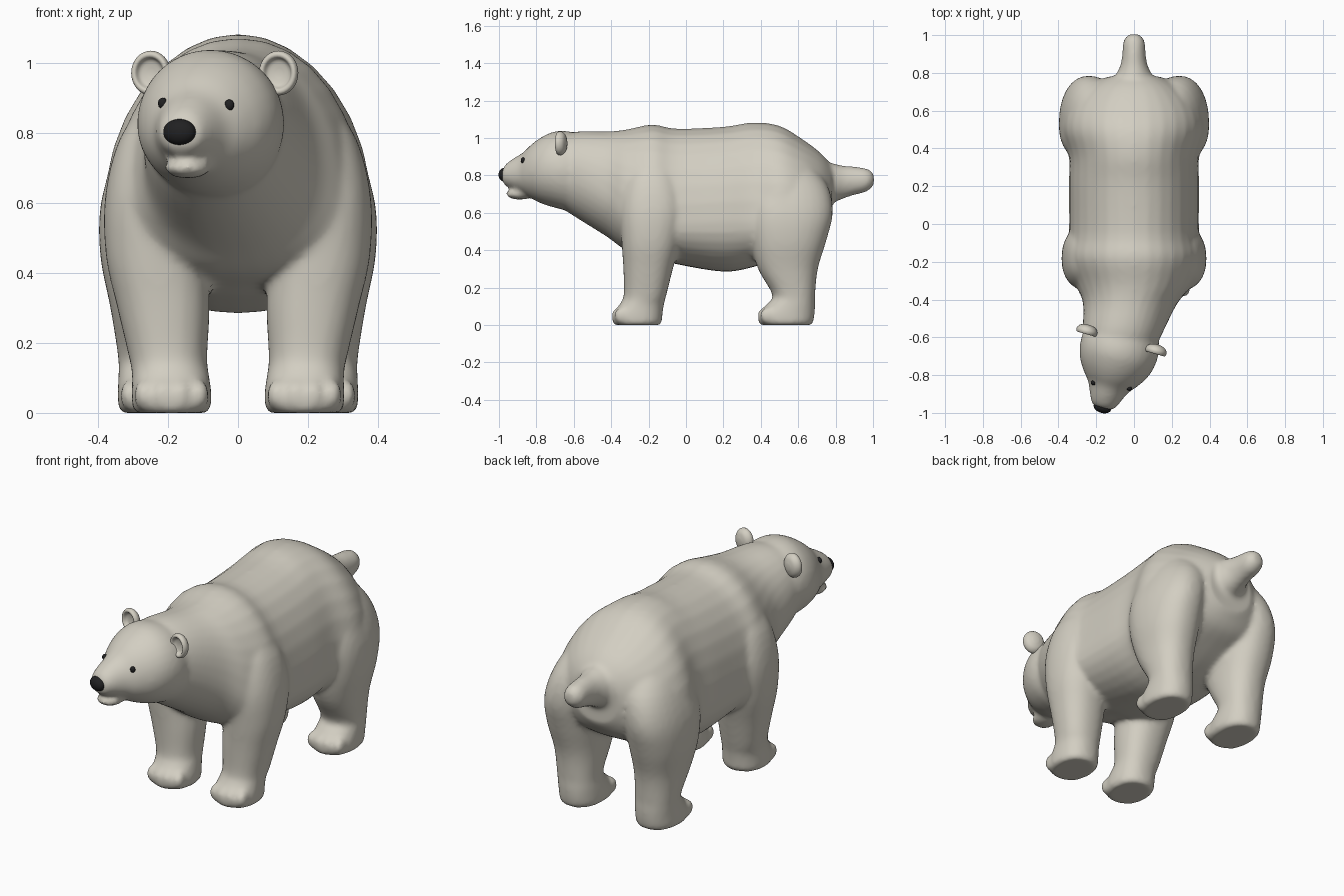
import bpy, bmesh, math
from mathutils import Vector, Matrix

if "Cube" in bpy.data.objects:
    bpy.data.objects.remove(bpy.data.objects["Cube"])

YAW = math.radians(16)          # the head looks a little to the right
HEAD = Vector((-0.065, -0.615, 0))


def material(name, colour):
    m = bpy.data.materials.new(name)
    m.use_nodes = True
    m.diffuse_color = colour
    bsdf = m.node_tree.nodes["Principled BSDF"]
    bsdf.inputs["Base Color"].default_value = colour
    bsdf.inputs["Roughness"].default_value = 0.8
    return m


fur = material("cream fur", (0.65, 0.62, 0.54, 1))
black = material("nose black", (0.015, 0.015, 0.016, 1))


# Mappings from ring space (across, up, along) to the model
def along_y(u, v, s):
    return Vector((u, s, v))


def along_z(u, v, s):
    return Vector((u, v, s))


def along_z_mirrored(u, v, s):
    return Vector((-u, v, s))


def in_head(u, v, s):
    c, k = math.cos(YAW), math.sin(YAW)
    return HEAD + Vector((u * c - s * k, -u * k - s * c, v))


def spline(rings, steps=4):
    """Catmull-Rom interpolation of the ring values."""
    out = []
    for i in range(len(rings) - 1):
        a, b = rings[max(i - 1, 0)], rings[i]
        c, d = rings[i + 1], rings[min(i + 2, len(rings) - 1)]
        for j in range(steps):
            t = j / steps
            out.append([q + 0.5 * t * (r - p + t * (2 * p - 5 * q + 4 * r - e
                        + t * (3 * (q - r) + e - p)))
                        for p, q, r, e in zip(a, b, c, d)])
    return out + [rings[-1]]


def loft(bm, rings, place, power=1.0, sides=32):
    """Skin rings of (along, centre, half width, low, widest, high)."""
    loops = []
    for s, c, w, lo, mid, hi in spline(rings):
        loop = []
        for i in range(sides):
            a = 2 * math.pi * i / sides
            x, y = (math.copysign(abs(f) ** power, f) for f in (math.cos(a), math.sin(a)))
            h = hi - mid if y > 0 else mid - lo
            loop.append(bm.verts.new(place(c + w * x, mid + h * y, s)))
        loops.append(loop)
    for p, q in zip(loops, loops[1:]):
        for i in range(sides):
            j = (i + 1) % sides
            bm.faces.new((p[i], p[j], q[j], q[i]))
    bm.faces.new(loops[0])
    bm.faces.new(loops[-1])


def ball(bm, centre, radii, yaw=0.0):
    m = Matrix.Translation(centre) @ Matrix.Rotation(yaw, 4, 'Z') @ Matrix.Diagonal((*radii, 1))
    bmesh.ops.create_uvsphere(bm, u_segments=24, v_segments=16, radius=1, matrix=m)


def finish(name, bm, mat):
    bmesh.ops.recalc_face_normals(bm, faces=bm.faces[:])
    mesh = bpy.data.meshes.new(name)
    bm.to_mesh(mesh)
    bm.free()
    mesh.materials.append(mat)
    ob = bpy.data.objects.new(name, mesh)
    bpy.context.collection.objects.link(ob)
    mesh.shade_smooth()
    return ob


body_bm = bmesh.new()

# Torso and neck
loft(body_bm, [
    (-.72, -.08, .16, .66, .84, 1.0),
    (-.58, -.06, .21, .57, .80, 1.035),
    (-.42, -.02, .25, .47, .70, 1.035),
    (-.32, 0, .31, .40, .60, 1.045),
    (-.18, 0, .365, .36, .55, 1.072),
    (-.05, 0, .345, .325, .54, 1.05),
    (.2, 0, .345, .285, .55, 1.06),
    (.36, 0, .345, .31, .55, 1.083),
    (.5, 0, .385, .36, .55, 1.065),
    (.62, 0, .355, .42, .57, .995),
    (.72, 0, .26, .48, .62, .92),
    (.78, 0, .14, .56, .70, .85)], along_y, 0.95)

# Tail
loft(body_bm, [
    (.70, 0, .12, .62, .74, .88),
    (.78, 0, .10, .65, .75, .865),
    (.84, 0, .072, .675, .765, .852),
    (.90, 0, .062, .695, .77, .847),
    (.96, 0, .058, .71, .775, .838),
    (.995, 0, .04, .735, .775, .82),
    (1.006, 0, .015, .76, .775, .79)], along_y)

# Head and muzzle
loft(body_bm, [
    (-.1, 0, .17, .62, .82, 1.0),
    (0, 0, .205, .61, .83, 1.033),
    (.08, 0, .207, .625, .83, 1.037),
    (.15, 0, .187, .645, .82, 1.01),
    (.21, 0, .15, .672, .81, .97),
    (.26, 0, .11, .70, .80, .925),
    (.32, 0, .083, .725, .80, .89),
    (.36, 0, .063, .742, .80, .86),
    (.376, 0, .038, .765, .80, .835)], in_head)

# Lower jaw
ball(body_bm, in_head(0, .70, .285), (.066, .075, .03), -YAW)

# Legs, each with four toes
front_leg = [
    (0, .19, .10, -.38, -.26, -.14),
    (.015, .19, .112, -.392, -.26, -.13),
    (.06, .19, .114, -.39, -.26, -.125),
    (.11, .193, .11, -.355, -.24, -.118),
    (.16, .20, .112, -.333, -.21, -.105),
    (.3, .213, .132, -.335, -.20, -.07),
    (.45, .233, .145, -.345, -.19, -.03),
    (.62, .232, .148, -.355, -.18, 0),
    (.78, .20, .14, -.33, -.18, -.03),
    (.9, .15, .11, -.28, -.18, -.08)]
hind_leg = [
    (0, .23, .10, .40, .53, .67),
    (.015, .23, .112, .388, .53, .68),
    (.06, .23, .114, .39, .53, .688),
    (.11, .232, .11, .43, .56, .69),
    (.16, .235, .108, .463, .575, .69),
    (.3, .24, .125, .385, .54, .705),
    (.45, .247, .147, .345, .53, .75),
    (.6, .24, .152, .335, .52, .785),
    (.75, .20, .145, .35, .52, .755),
    (.9, .14, .12, .40, .5, .64)]
for leg in (front_leg, hind_leg):
    for place in (along_z, along_z_mirrored):
        loft(body_bm, leg, place, 0.88)
        for k in (-1.5, -.5, .5, 1.5):
            y = leg[2][3] + 0.024 + 0.014 * abs(k)
            ball(body_bm, place(leg[0][1] + k * .052, y, .05), (.03, .04, .045))

# Fuse the parts into one soft skin
body = finish("body", body_bm, fur)
remesh = body.modifiers.new("fuse", 'REMESH')
remesh.mode = 'VOXEL'
remesh.voxel_size = 0.013
remesh.use_smooth_shade = True
soften = body.modifiers.new("soften", 'SMOOTH')
soften.factor = 0.5
soften.iterations = 8
bpy.context.view_layer.objects.active = body
body.select_set(True)
for m in ("fuse", "soften"):
    bpy.ops.object.modifier_apply(modifier=m)
body.data.shade_smooth()
if not body.data.materials:
    body.data.materials.append(fur)

# Cupped ears
EAR = [(-.03, .015), (-.02, .043), (0, .057), (.018, .054),
       (.02, .043), (.004, .032), (-.002, .008)]
for side, name in ((1, "left_ear"), (-1, "right_ear")):
    bm = bmesh.new()
    z = .972
    loft(bm, [(s, side * .19, r, z - r * 1.12, z, z + r * 1.1) for s, r in EAR], in_head)
    finish(name, bm, fur)

# Nose
bm = bmesh.new()
ball(bm, in_head(0, .803, .37), (.048, .03, .037), -YAW)
finish("nose", bm, black)

# Eyes, set on the face surface
for name, x, z in (("left_eye", -.025, .88), ("right_eye", -.215, .885)):
    hit, spot, normal, face = body.ray_cast(Vector((x, -2, z)), Vector((0, 1, 0)))
    bm = bmesh.new()
    ball(bm, spot if hit else Vector((x, -.82, z)), (.014, .012, .016), -YAW)
    finish(name, bm, black)
